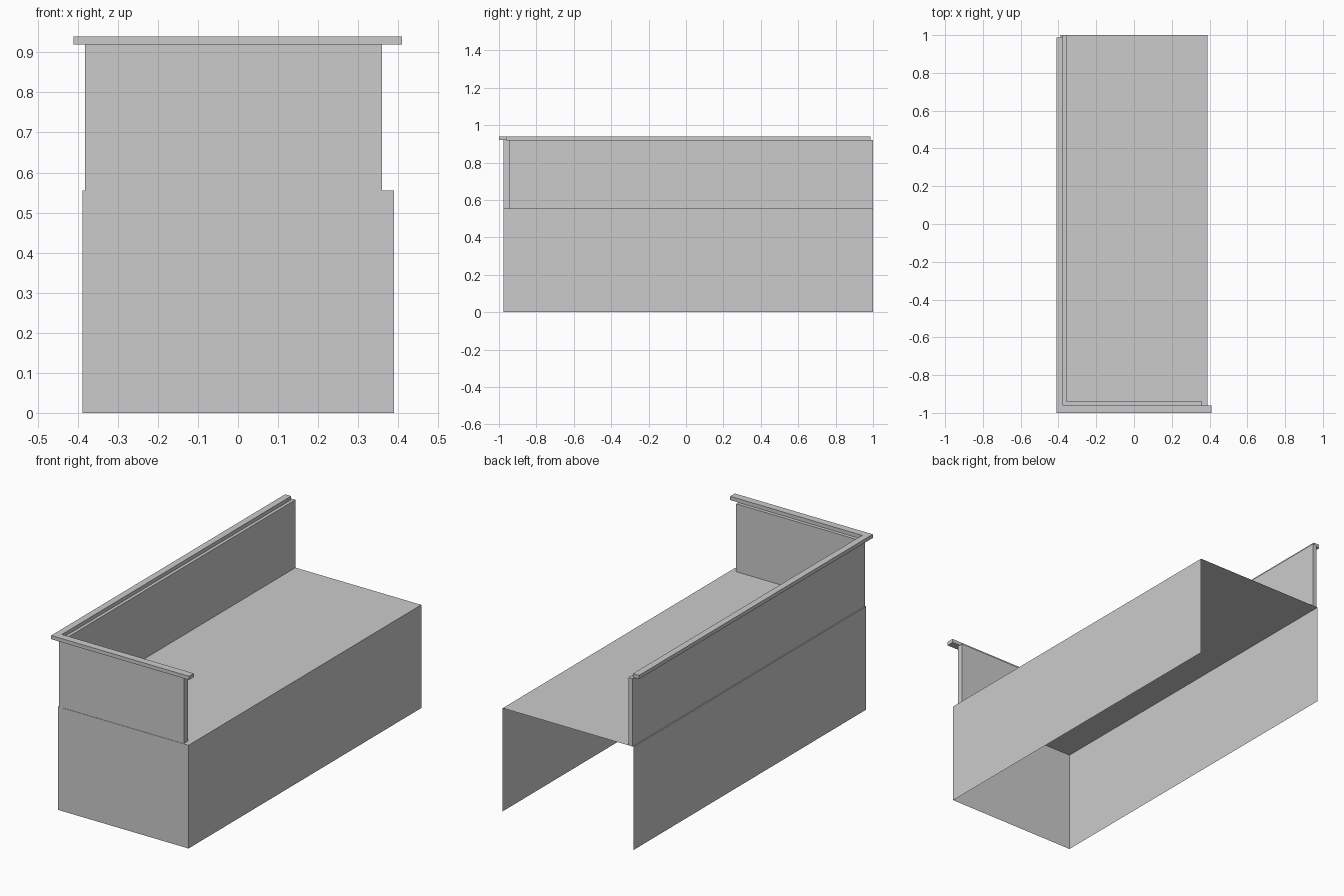
import bpy, bmesh

if "Cube" in bpy.data.objects:
    bpy.data.objects.remove(bpy.data.objects["Cube"])


def make_object(name, bm):
    bmesh.ops.recalc_face_normals(bm, faces=bm.faces)
    mesh = bpy.data.meshes.new(name)
    bm.to_mesh(mesh)
    bm.free()
    obj = bpy.data.objects.new(name, mesh)
    bpy.context.collection.objects.link(obj)
    return obj


def prism(name, outline, z0, z1):
    """Extrude a flat outline from z0 up to z1."""
    bm = bmesh.new()
    base = bm.faces.new([bm.verts.new((x, y, z0)) for x, y in outline])
    ext = bmesh.ops.extrude_face_region(bm, geom=[base], use_keep_orig=True)
    top = [v for v in ext["geom"] if isinstance(v, bmesh.types.BMVert)]
    bmesh.ops.translate(bm, verts=top, vec=(0, 0, z1 - z0))
    return make_object(name, bm)


def rect(x0, x1, y0, y1):
    return [(x0, y0), (x1, y0), (x1, y1), (x0, y1)]


LEFT, RIGHT, FRONT, BACK = -0.388, 0.39, -0.977, 1.0
DECK, WALL_TOP, RAIL_TOP = 0.555, 0.92, 0.94

# Lower body: thin shell, open at the bottom and the back
bm = bmesh.new()
corners = [(LEFT, BACK), (LEFT, FRONT), (RIGHT, FRONT), (RIGHT, BACK)]
low = [bm.verts.new((x, y, 0)) for x, y in corners]
high = [bm.verts.new((x, y, DECK)) for x, y in corners]
for i in range(3):
    bm.faces.new((low[i], low[i + 1], high[i + 1], high[i]))
bm.faces.new(high)
make_object("base_shell", bm)

# Parapet walls along the left side and the front
prism("left_wall", rect(-0.382, -0.358, FRONT, BACK), DECK, WALL_TOP)
prism("front_wall", rect(-0.358, 0.36, FRONT + 0.002, -0.941), DECK, WALL_TOP)

# L-shaped cap rail on top of the walls
prism("cap_rail", [(-0.411, -1.0), (0.409, -1.0), (0.409, -0.96),
                   (-0.375, -0.96), (-0.375, 0.987), (-0.411, 0.987)],
      WALL_TOP, RAIL_TOP)
